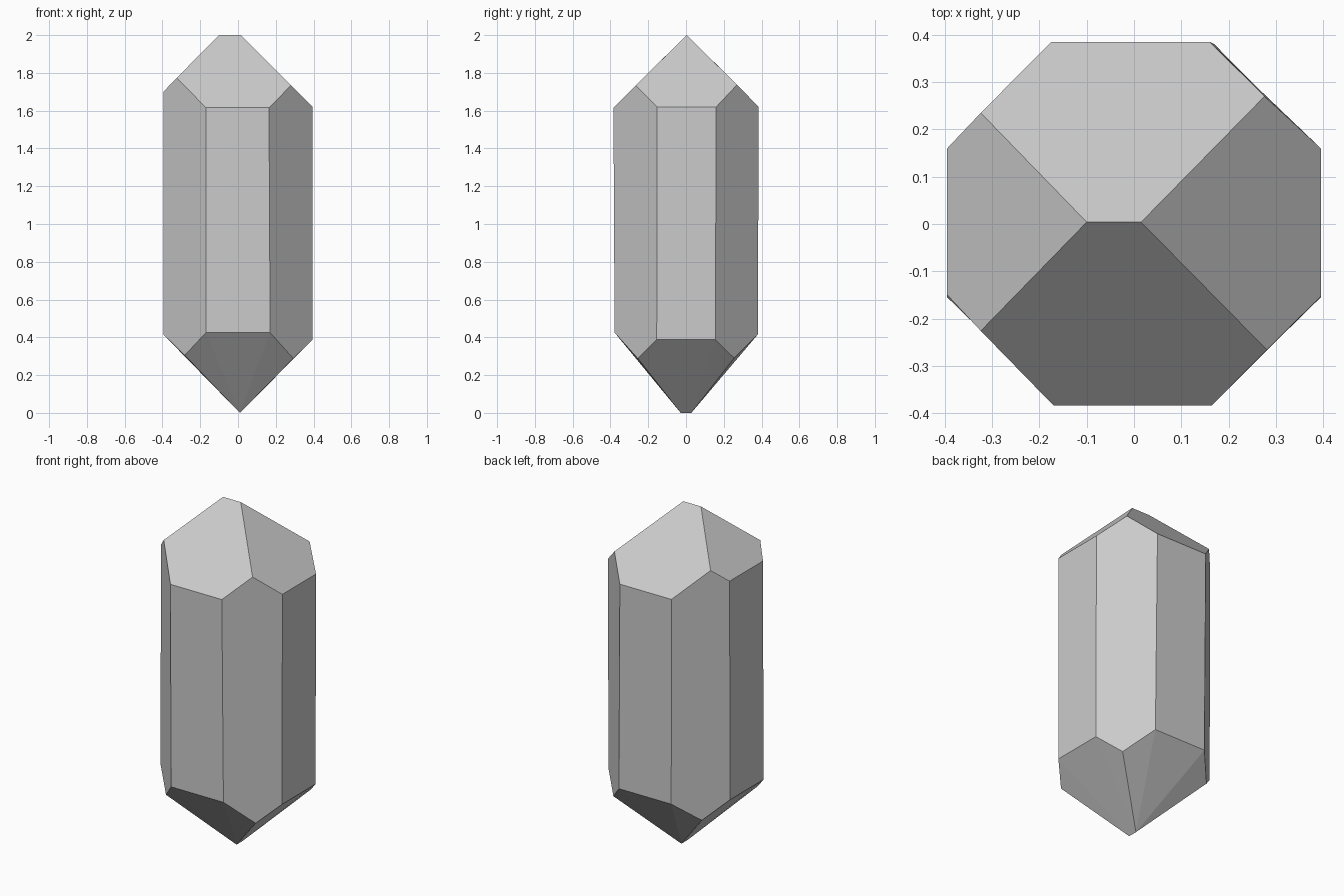
import bpy, bmesh

if "Cube" in bpy.data.objects:
    bpy.data.objects.remove(bpy.data.objects["Cube"])

# Each ring runs counter-clockwise from the front: per side, two facet corners then the peak of the chamfer after it
lower_ring = [
    (-0.17, -0.378, 0.425), (0.17, -0.378, 0.425), (0.293, -0.255, 0.288),
    (0.395, -0.155, 0.388), (0.395, 0.155, 0.388), (0.293, 0.255, 0.29),
    (0.17, 0.38, 0.415), (-0.17, 0.38, 0.415), (-0.285, 0.26, 0.305),
    (-0.395, 0.155, 0.415), (-0.395, -0.155, 0.415), (-0.282, -0.265, 0.305)]
upper_ring = [
    (-0.17, -0.384, 1.616), (0.164, -0.384, 1.616), (0.281, -0.266, 1.734),
    (0.395, -0.153, 1.62), (0.395, 0.16, 1.62), (0.276, 0.27, 1.737),
    (0.16, 0.385, 1.62), (-0.175, 0.385, 1.62), (-0.324, 0.235, 1.772),
    (-0.395, 0.16, 1.7), (-0.395, -0.15, 1.7), (-0.324, -0.226, 1.774)]

bm = bmesh.new()
low = [bm.verts.new(p) for p in lower_ring]
up = [bm.verts.new(p) for p in upper_ring]
top_l, top_r = [bm.verts.new((x, 0.004, 2)) for x in (-0.1, 0.015)]
tip_f, tip_b = [bm.verts.new((0.01, y, 0)) for y in (-0.028, 0.028)]

# Top ridge ends and bottom ridge ends used by the front, right, back and left sides
crown = [(top_r, top_l), (top_r,), (top_l, top_r), (top_l,)]
point = [(tip_f,), (tip_f, tip_b), (tip_b,), (tip_b, tip_f)]

for s in range(4):
    a, b, peak, nxt = [(3 * s + k) % 12 for k in range(4)]
    prev = (a - 1) % 12
    # Upright facet and the chamfer facet beside it
    bm.faces.new((low[a], low[b], up[b], up[a]))
    bm.faces.new((low[b], low[peak], low[nxt], up[nxt], up[peak], up[b]))
    # Crown facet
    bm.faces.new((up[prev], up[a], up[b], up[peak], *crown[s]))
    # Pointed base, fanned from the tip because its facets are slightly folded
    first, last = point[s][0], point[s][-1]
    bm.faces.new((first, low[a], low[prev]))
    bm.faces.new((last, low[peak], low[b]))
    bm.faces.new((*point[s], low[b], low[a]))

bmesh.ops.recalc_face_normals(bm, faces=bm.faces)
mesh = bpy.data.meshes.new("crystal")
bm.to_mesh(mesh)
bm.free()
crystal = bpy.data.objects.new("crystal", mesh)
bpy.context.collection.objects.link(crystal)
